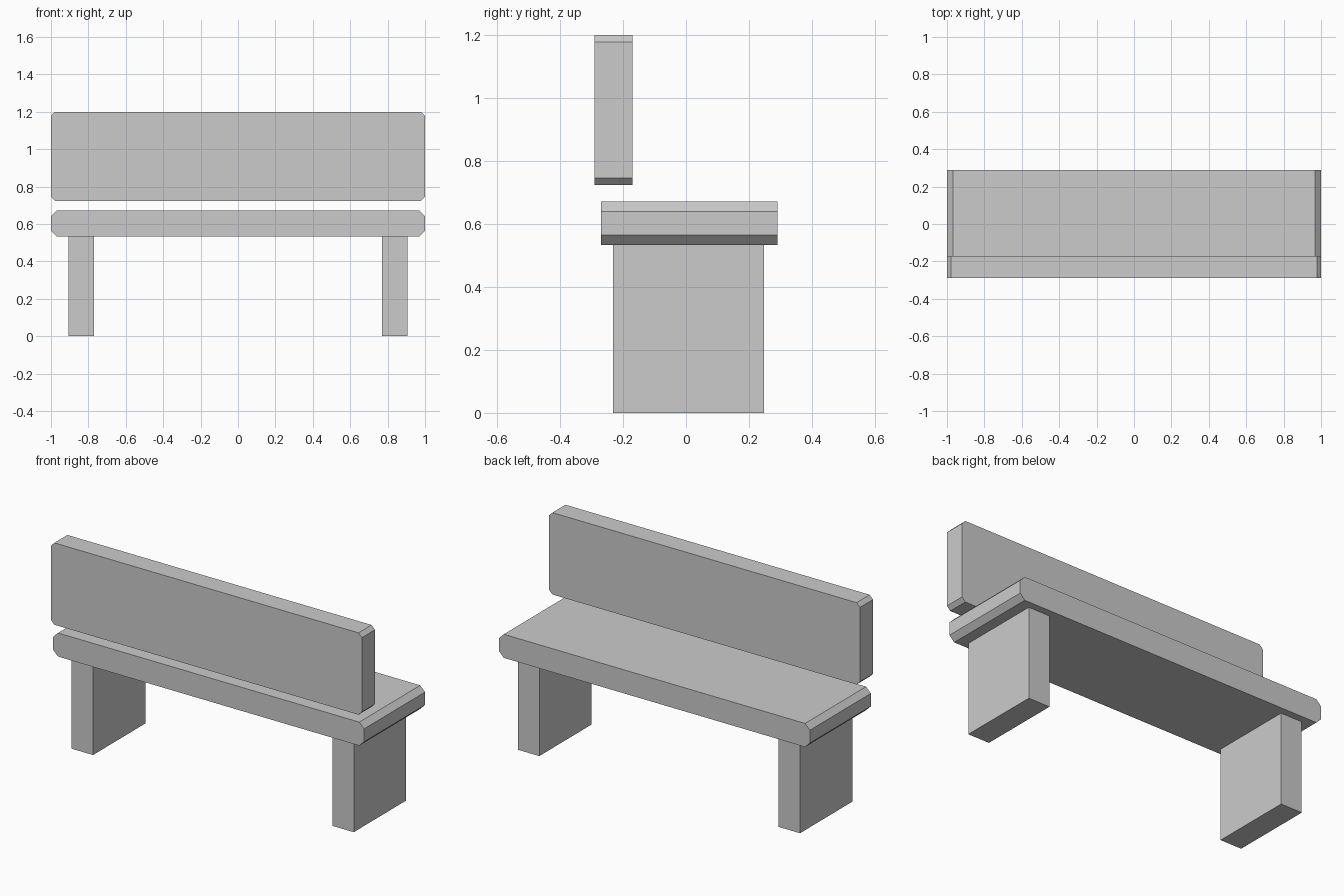
import bpy
import bmesh

cube = bpy.data.objects.get("Cube")
if cube:
    bpy.data.objects.remove(cube, do_unlink=True)

# Plain stone grey
stone = bpy.data.materials.new("stone_grey")
stone.use_nodes = True
grey = (0.6, 0.6, 0.6, 1)
stone.diffuse_color = grey
stone.node_tree.nodes["Principled BSDF"].inputs["Base Color"].default_value = grey


def slab(name, x, y, z, chamfer=0):
    """Box between (min, max) ranges; chamfer cuts the end corners along y."""
    (x0, x1), (y0, y1), (z0, z1) = x, y, z
    c = chamfer
    if c:
        outline = [(x0 + c, z0), (x1 - c, z0), (x1, z0 + c), (x1, z1 - c),
                   (x1 - c, z1), (x0 + c, z1), (x0, z1 - c), (x0, z0 + c)]
    else:
        outline = [(x0, z0), (x1, z0), (x1, z1), (x0, z1)]
    bm = bmesh.new()
    face = bm.faces.new([bm.verts.new((px, y0, pz)) for px, pz in outline])
    ext = bmesh.ops.extrude_face_region(bm, geom=[face], use_keep_orig=True)
    verts = [v for v in ext["geom"] if isinstance(v, bmesh.types.BMVert)]
    bmesh.ops.translate(bm, verts=verts, vec=(0, y1 - y0, 0))
    bmesh.ops.recalc_face_normals(bm, faces=bm.faces)
    mesh = bpy.data.meshes.new(name)
    bm.to_mesh(mesh)
    bm.free()
    mesh.materials.append(stone)
    obj = bpy.data.objects.new(name, mesh)
    bpy.context.collection.objects.link(obj)
    return obj


# Seat and backrest with chamfered ends
slab("seat", (-1, 1), (-0.27, 0.29), (0.534, 0.671), 0.031)
slab("backrest", (-1, 1), (-0.29, -0.17), (0.724, 1.2), 0.022)

# Slab legs
slab("left_leg", (0.77, 0.907), (-0.232, 0.248), (0, 0.534))
slab("right_leg", (-0.907, -0.77), (-0.232, 0.248), (0, 0.534))
